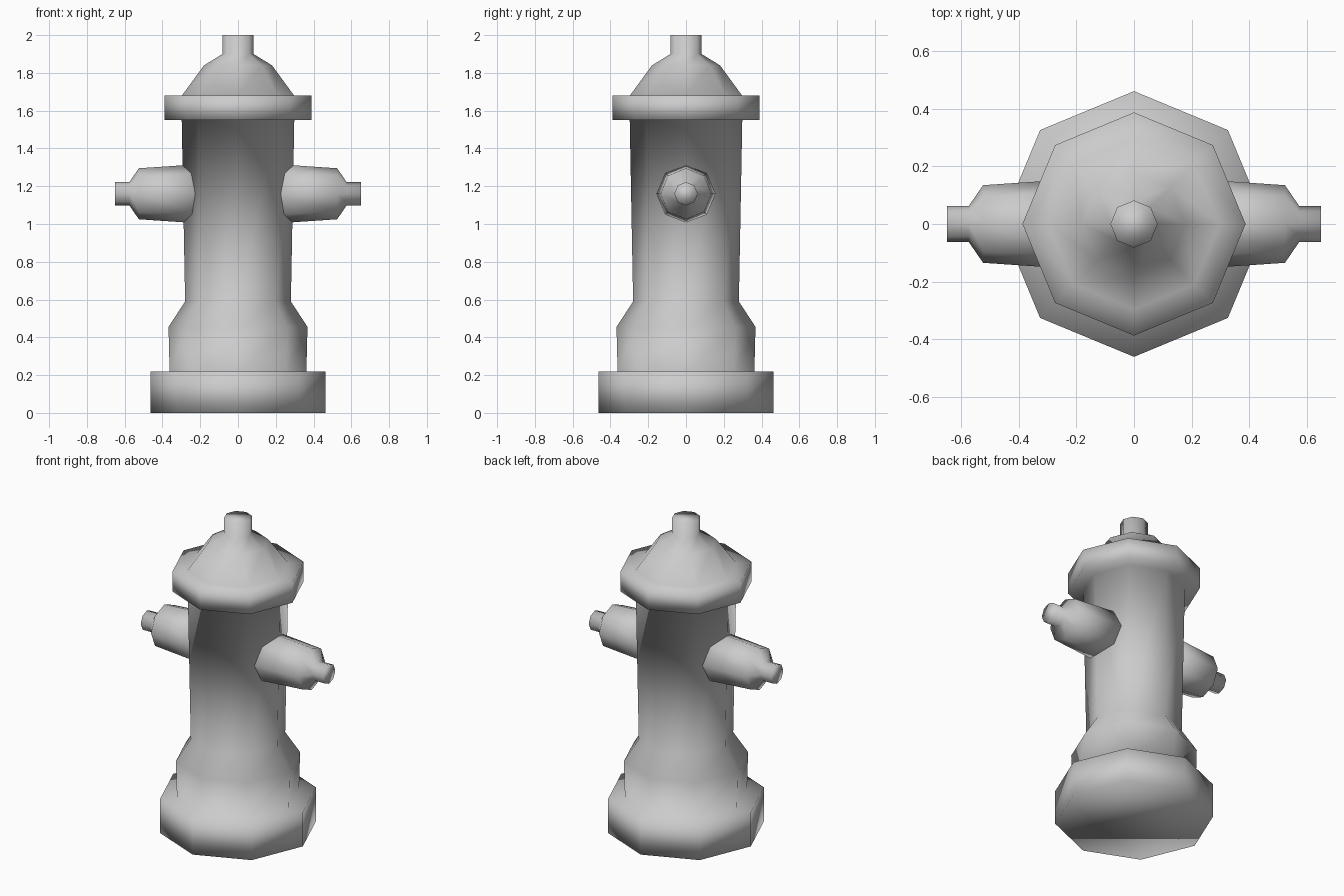
import bpy, bmesh
from math import sin, cos, pi
from mathutils import Matrix

if "Cube" in bpy.data.objects:
    bpy.data.objects.remove(bpy.data.objects["Cube"])

SIDES = 8


def lathe(name, profile, matrix=Matrix()):
    """Revolve (radius, height) points into a capped, smooth-shaded octagonal solid."""
    bm = bmesh.new()
    rings = [[bm.verts.new((r * cos(2 * pi * i / SIDES), r * sin(2 * pi * i / SIDES), h))
              for i in range(SIDES)] for r, h in profile]
    for a, b in zip(rings, rings[1:]):
        for i in range(SIDES):
            j = (i + 1) % SIDES
            bm.faces.new((a[i], a[j], b[j], b[i]))
    bm.faces.new(rings[0][::-1])
    bm.faces.new(rings[-1])
    bm.transform(matrix)
    bmesh.ops.recalc_face_normals(bm, faces=bm.faces)
    for f in bm.faces:
        f.smooth = True
    mesh = bpy.data.meshes.new(name)
    bm.to_mesh(mesh)
    bm.free()
    obj = bpy.data.objects.new(name, mesh)
    bpy.context.collection.objects.link(obj)
    return obj


# Barrel: base flange, flared foot, column, rim, bonnet and top nut
lathe("hydrant_barrel", [
    (0.462, 0.0), (0.462, 0.22),
    (0.362, 0.22), (0.368, 0.455), (0.28, 0.59), (0.298, 1.55),
    (0.388, 1.55), (0.388, 1.68),
    (0.297, 1.68), (0.18, 1.84), (0.082, 1.90), (0.082, 2.0)])

# Side outlets with stepped caps, rooted inside the barrel
outlet = [(0.157, 0.20), (0.135, 0.525), (0.062, 0.575), (0.062, 0.65)]
for name, side in (("outlet_right", 1), ("outlet_left", -1)):
    lathe(name, outlet,
          Matrix.Translation((0, 0, 1.16)) @ Matrix.Rotation(side * pi / 2, 4, 'Y'))
